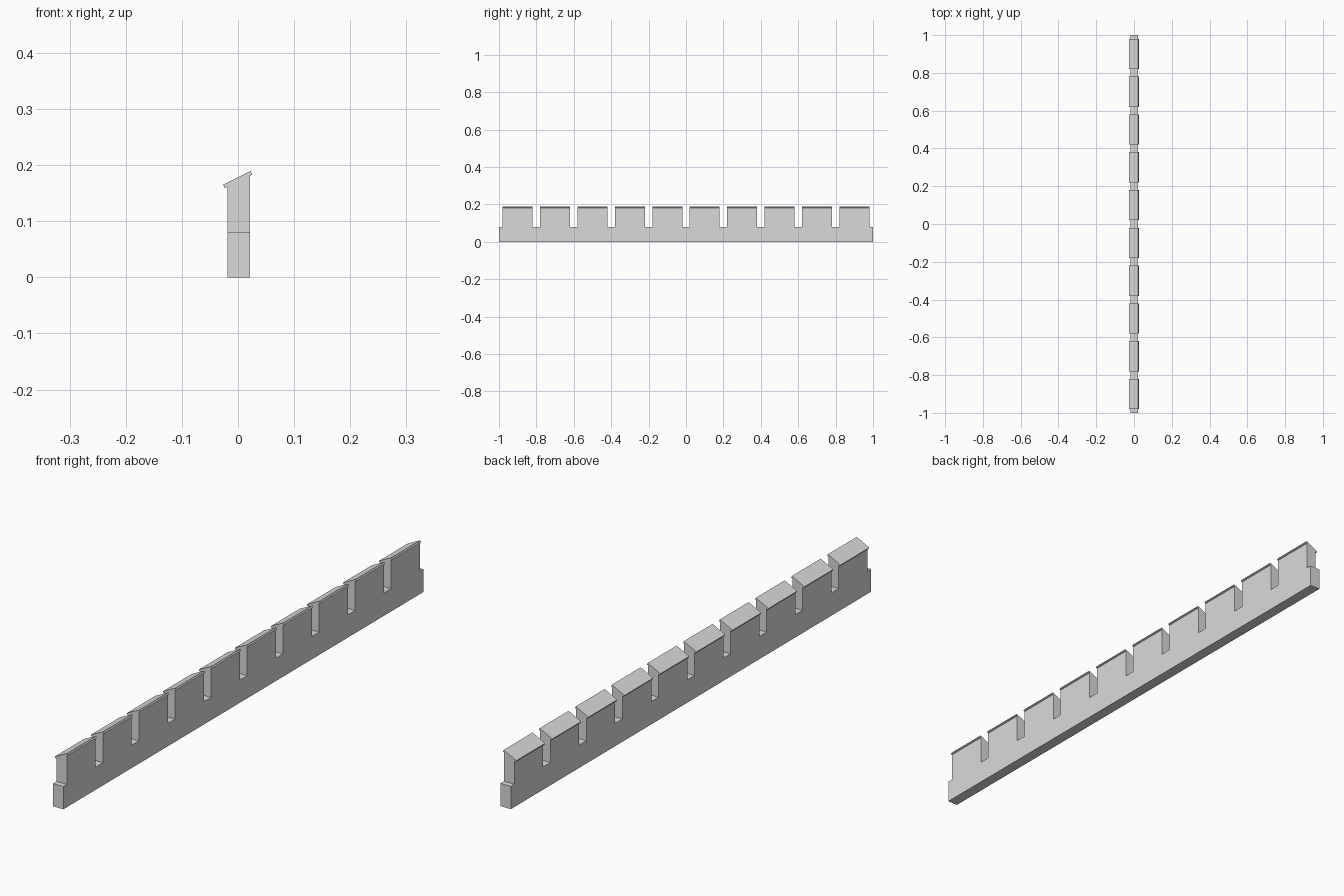
import bpy, bmesh

cube = bpy.data.objects.get("Cube")
if cube:
    bpy.data.objects.remove(cube, do_unlink=True)

COUNT, PITCH, WIDTH = 10, 0.2, 0.16
BASE_Z = 0.08
LEFT_X, RIGHT_X = -0.019, 0.021
CENTRES = [(i - (COUNT - 1) / 2) * PITCH for i in range(COUNT)]

stone = bpy.data.materials.new("grey_stone")
stone.use_nodes = True
GREY = (0.7, 0.7, 0.7, 1)
stone.diffuse_color = GREY
stone.node_tree.nodes["Principled BSDF"].inputs["Base Color"].default_value = GREY


def prism(name, ring_a, ring_b):
    """Closed solid joining two matching outlines."""
    bm = bmesh.new()
    a = [bm.verts.new(p) for p in ring_a]
    b = [bm.verts.new(p) for p in ring_b]
    bm.faces.new(a)
    bm.faces.new(b[::-1])
    for i in range(len(a)):
        j = (i + 1) % len(a)
        bm.faces.new((a[j], a[i], b[i], b[j]))
    bmesh.ops.recalc_face_normals(bm, faces=bm.faces)
    mesh = bpy.data.meshes.new(name)
    bm.to_mesh(mesh)
    bm.free()
    mesh.materials.append(stone)
    obj = bpy.data.objects.new(name, mesh)
    bpy.context.collection.objects.link(obj)
    return obj


def wall_outline(x):
    """Crenellated outline whose merlon tops follow the cap slope."""
    top = 0.172 + 0.5 * x
    pts = [(x, 1, 0), (x, -1, 0), (x, -1, BASE_Z)]
    for c in CENTRES:
        lo, hi = c - WIDTH / 2, c + WIDTH / 2
        pts += [(x, lo, BASE_Z), (x, lo, top), (x, hi, top), (x, hi, BASE_Z)]
    return pts + [(x, 1, BASE_Z)]


# Crenellated wall in one piece
prism("wall", wall_outline(LEFT_X), wall_outline(RIGHT_X))

# Sloping coping slab on each merlon
SLAB = [(-0.0235, 0.159), (0.0255, 0.183), (0.0225, 0.1895), (-0.0265, 0.165)]
for n, c in enumerate(CENTRES, 1):
    prism(f"merlon_cap_{n}",
          [(x, c - WIDTH / 2, z) for x, z in SLAB],
          [(x, c + WIDTH / 2, z) for x, z in SLAB])
